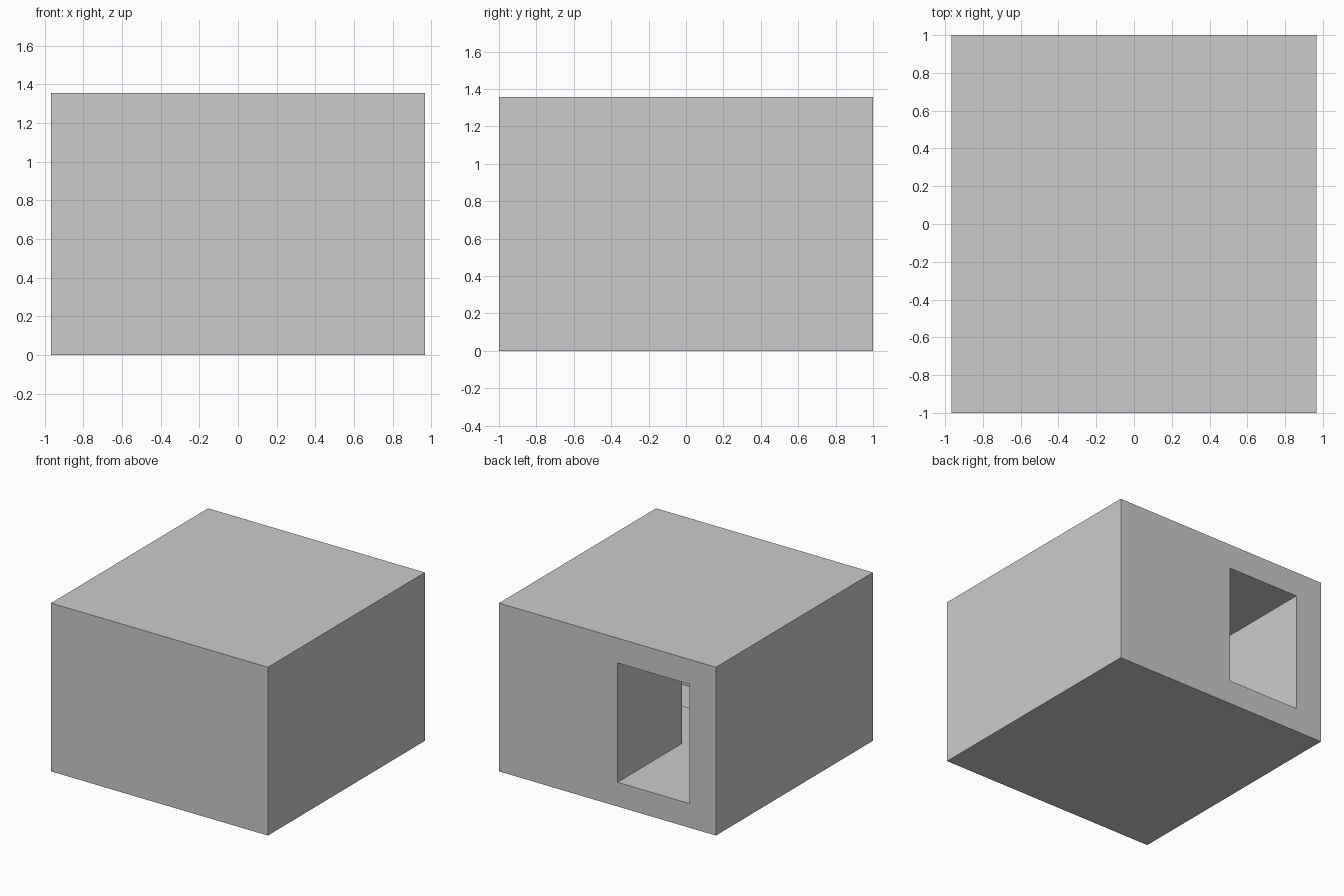
import bpy, bmesh

if "Cube" in bpy.data.objects:
    bpy.data.objects.remove(bpy.data.objects["Cube"])

W, D, H = 0.967, 1.0, 1.357      # half width, half depth, height
X0, X1 = -0.73, -0.09            # doorway sides
Z0, Z1 = 0.195, 1.157            # doorway sill and head

bm = bmesh.new()


def face(*pts):
    bm.faces.new([bm.verts.new(p) for p in pts])


# Outer block, all sides but the back
face((-W, -D, 0), (W, -D, 0), (W, -D, H), (-W, -D, H))
face((W, -D, 0), (W, D, 0), (W, D, H), (W, -D, H))
face((-W, D, 0), (-W, -D, 0), (-W, -D, H), (-W, D, H))
face((-W, -D, H), (W, -D, H), (W, D, H), (-W, D, H))
face((-W, D, 0), (W, D, 0), (W, -D, 0), (-W, -D, 0))

# Back side as a frame of four faces around the doorway
outer = [(W, D, 0), (-W, D, 0), (-W, D, H), (W, D, H)]
inner = [(X1, D, Z0), (X0, D, Z0), (X0, D, Z1), (X1, D, Z1)]
for i in range(4):
    j = (i + 1) % 4
    face(outer[i], outer[j], inner[j], inner[i])

# L-shaped passage: floor, ceiling and inward-facing walls
plan = [(X0, D), (X0, -0.353), (0.73, -0.353), (0.73, 0.18), (X1, 0.18), (X1, D)]
face(*[(x, y, Z0) for x, y in plan])
face(*[(x, y, Z1) for x, y in reversed(plan)])
for i, (a, b) in enumerate(zip(plan, plan[1:])):
    if i != 1:                   # the far side of the passage is open
        face((*a, Z0), (*a, Z1), (*b, Z1), (*b, Z0))

bmesh.ops.remove_doubles(bm, verts=bm.verts, dist=0.0001)
mesh = bpy.data.meshes.new("hollow_block")
bm.to_mesh(mesh)
bm.free()
block = bpy.data.objects.new("hollow_block", mesh)
bpy.context.collection.objects.link(block)
